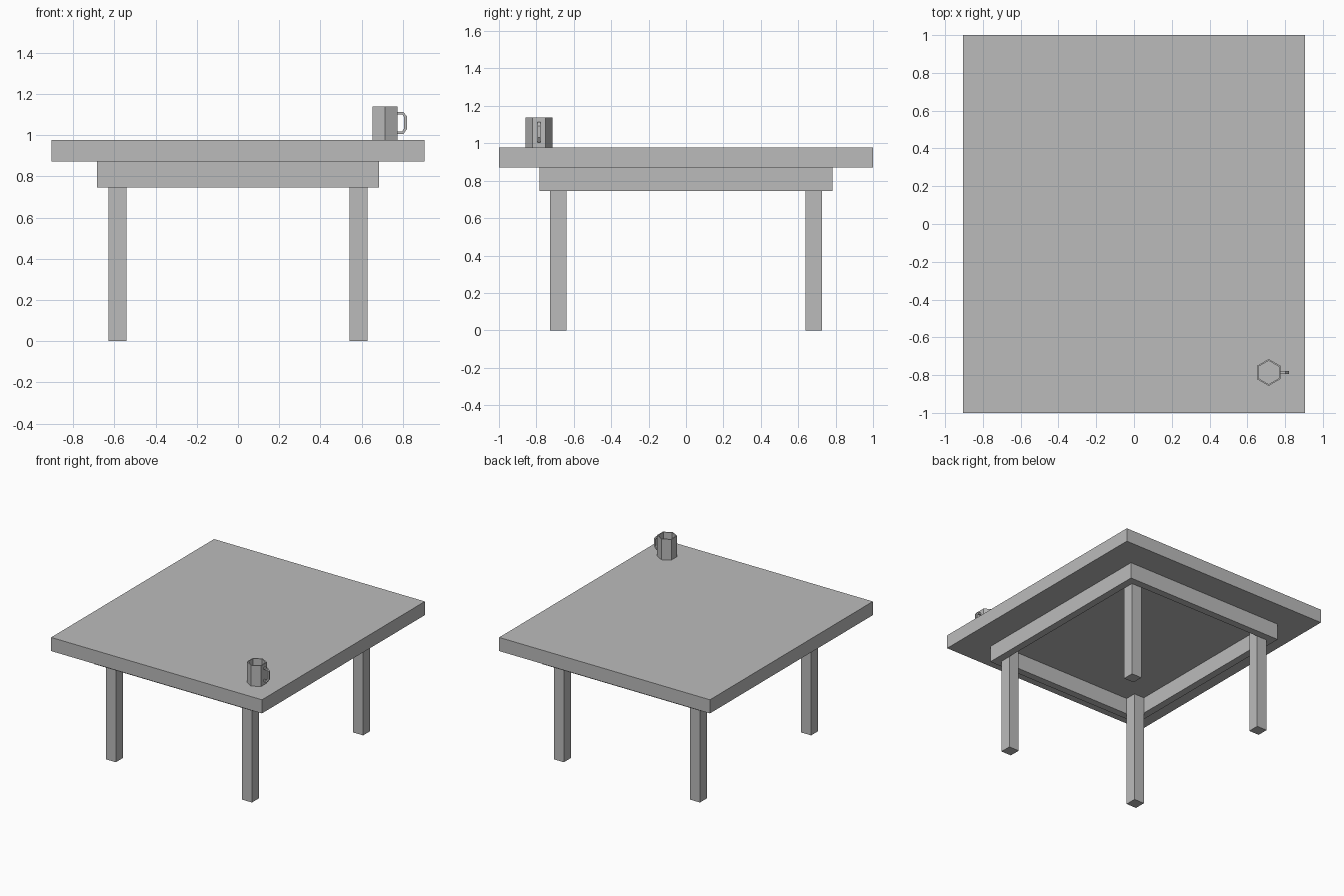
import bpy
import bmesh
from math import cos, sin, radians
from mathutils import Vector

if "Cube" in bpy.data.objects:
    bpy.data.objects.remove(bpy.data.objects["Cube"])

grey = bpy.data.materials.new("plain grey")
grey.use_nodes = True
GREY = (0.5, 0.5, 0.5, 1)
grey.diffuse_color = GREY
grey.node_tree.nodes["Principled BSDF"].inputs["Base Color"].default_value = GREY


def finish(name, bm):
    bmesh.ops.recalc_face_normals(bm, faces=bm.faces)
    mesh = bpy.data.meshes.new(name)
    bm.to_mesh(mesh)
    bm.free()
    mesh.materials.append(grey)
    obj = bpy.data.objects.new(name, mesh)
    bpy.context.collection.objects.link(obj)
    return obj


def box(name, x, y, z):
    """Box from (low, high) pairs on each axis."""
    bm = bmesh.new()
    bmesh.ops.create_cube(bm, size=1)
    for v in bm.verts:
        v.co = [sum(r) / 2 + c * (r[1] - r[0]) for c, r in zip(v.co, (x, y, z))]
    return finish(name, bm)


def rings(name, loops, closed):
    """Bridge successive loops of points; close into a ring or cap the ends."""
    bm = bmesh.new()
    vs = [[bm.verts.new(p) for p in loop] for loop in loops]
    n = len(vs[0])
    pairs = list(zip(vs, vs[1:])) + ([(vs[-1], vs[0])] if closed else [])
    for a, b in pairs:
        for i in range(n):
            j = (i + 1) % n
            bm.faces.new((a[i], a[j], b[j], b[i]))
    if not closed:
        bm.faces.new(vs[0])
        bm.faces.new(vs[-1])
    return finish(name, bm)


# Tabletop
TOP, UNDER = 0.977, 0.871
box("tabletop", (-0.906, 0.906), (-1, 1), (UNDER, TOP))

# Hollow apron frame under the top
OX, OY, IX, IY, LOW = 0.685, 0.783, 0.628, 0.726, 0.745


def rect(x, y, z):
    return [(x, y, z), (-x, y, z), (-x, -y, z), (x, -y, z)]


rings("apron_frame", [rect(OX, OY, LOW), rect(OX, OY, UNDER),
                      rect(IX, IY, UNDER), rect(IX, IY, LOW)], True)

# Legs tucked into the inner corners of the apron
LEG = 0.087
for sy, end in ((-1, "front"), (1, "back")):
    for sx, side in ((-1, "right"), (1, "left")):
        box(f"{end}_{side}_leg",
            sorted((sx * IX, sx * (IX - LEG))),
            sorted((sy * IY, sy * (IY - LEG))), (0, UNDER))

# Six-sided open mug
CX, CY, RIM = 0.713, -0.786, 1.138


def hexagon(r, z):
    return [(CX + r * cos(radians(30 + 60 * i)),
             CY + r * sin(radians(30 + 60 * i)), z) for i in range(6)]


rings("mug", [hexagon(0.071, TOP), hexagon(0.071, RIM),
              hexagon(0.062, RIM), hexagon(0.062, TOP + 0.01)], False)

# Mug handle: a small rectangular section swept along a bent path
path = [Vector(p) for p in ((0.772, 1.106), (0.799, 1.106), (0.813, 1.09),
                            (0.813, 1.031), (0.799, 1.011), (0.772, 1.011))]
sections = []
for i, p in enumerate(path):
    along = (path[min(i + 1, 5)] - path[max(i - 1, 0)]).normalized()
    out = Vector((-along.y, along.x)) * 0.007
    sections.append([(p.x + s * out.x, CY + t * 0.007, p.y + s * out.y)
                     for s, t in ((1, 1), (1, -1), (-1, -1), (-1, 1))])
rings("mug_handle", sections, False)
